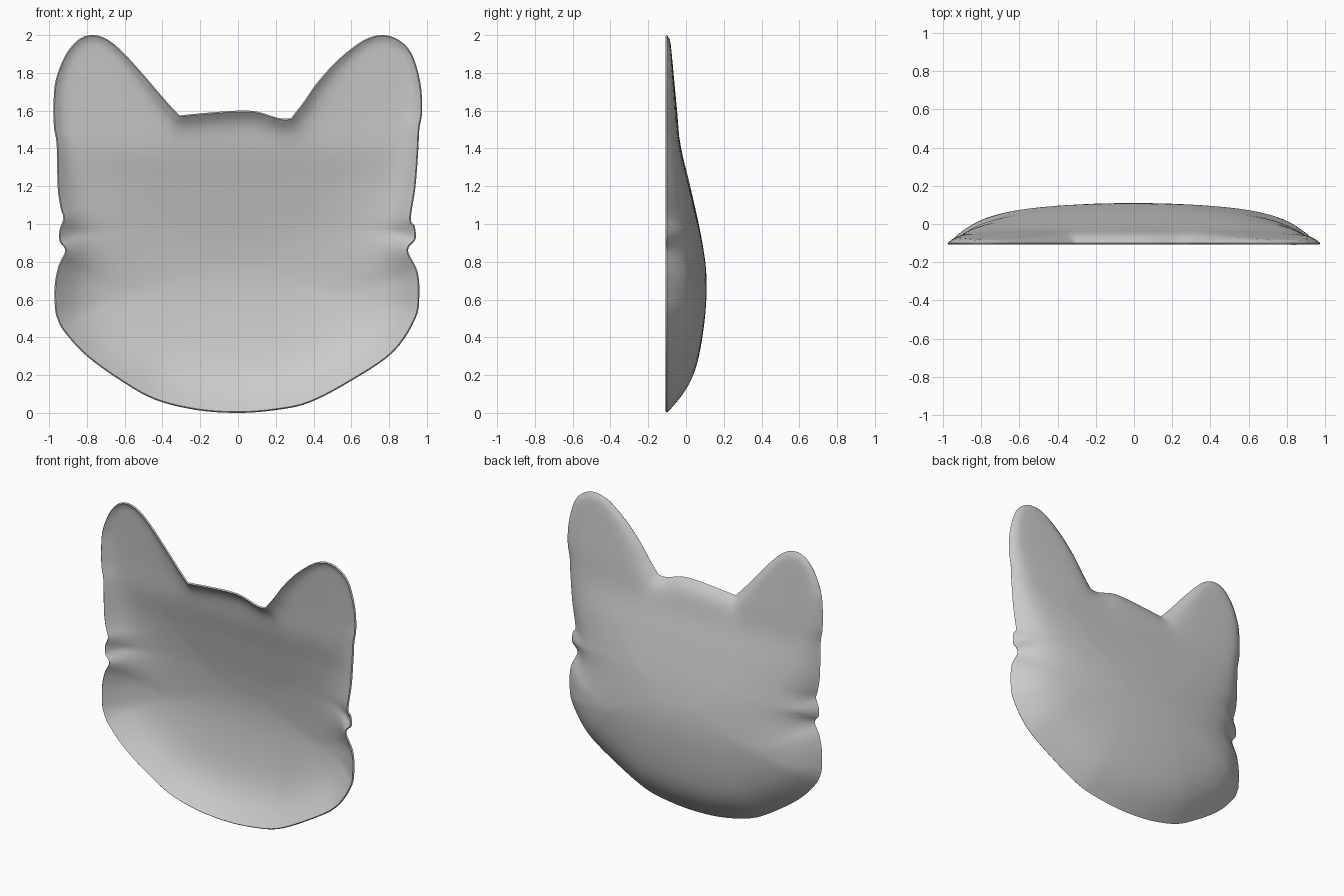
import bpy, bmesh
from mathutils import Vector, kdtree, geometry

if "Cube" in bpy.data.objects:
    bpy.data.objects.remove(bpy.data.objects["Cube"])

# Mask outline (x, z): left ear, left cheek, chin, right cheek, right ear, brow
OUTLINE = [(-.31, 1.575), (-.38, 1.65), (-.5, 1.79), (-.6, 1.9), (-.68, 1.97), (-.76, 2.0),
           (-.84, 1.98), (-.91, 1.9), (-.96, 1.78), (-.975, 1.68), (-.975, 1.52), (-.96, 1.42),
           (-.955, 1.2), (-.94, 1.09), (-.925, 1.03), (-.945, .97), (-.945, .91), (-.915, .86),
           (-.95, .78), (-.97, .68), (-.97, .57), (-.96, .51), (-.92, .43), (-.8, .3),
           (-.62, .17), (-.44, .07), (-.22, .015), (0, 0), (.2, .015), (.38, .055),
           (.6, .17), (.82, .32), (.94, .5), (.96, .63), (.95, .75), (.9, .86), (.94, .92),
           (.935, .99), (.915, 1.03), (.94, 1.2), (.955, 1.4), (.96, 1.5), (.975, 1.6),
           (.965, 1.75), (.92, 1.9), (.85, 1.975), (.76, 2.0), (.66, 1.97), (.53, 1.87),
           (.42, 1.75), (.35, 1.65), (.28, 1.56), (.22, 1.56), (.1, 1.595), (0, 1.6), (-.15, 1.59)]
CORNERS = {0, 51}  # ear notches stay sharp
# Bulge depth by height (z, depth)
BULGE = [(0, .19), (.3, .205), (.65, .22), (.9, .193), (1.2, .128), (1.4, .08), (1.6, .06), (2.0, .02)]
RIM_Y = -.1


def spline(pts, steps):
    """Closed Catmull-Rom curve with optional sharp corners."""
    n, out = len(pts), []
    P = [Vector(p) for p in pts]
    for i in range(n):
        b, c = P[i], P[(i + 1) % n]
        a = b if i in CORNERS else P[i - 1]
        d = c if (i + 1) % n in CORNERS else P[(i + 2) % n]
        for k in range(steps):
            t = k / steps
            out.append(.5 * (2 * b + (c - a) * t + (2 * a - 5 * b + 4 * c - d) * t * t
                             + (3 * b - a - 3 * c + d) * t ** 3))
    return out


def bulge(z):
    z = min(max(z, 0), 2)
    n = len(BULGE)
    for i in range(n - 1):
        (z0, a), (z1, b) = BULGE[i], BULGE[i + 1]
        if z <= z1:
            def slope(j):
                l, r = BULGE[max(j - 1, 0)], BULGE[min(j + 1, n - 1)]
                return (r[1] - l[1]) / (r[0] - l[0])
            h = z1 - z0
            t = (z - z0) / h
            return ((2 * t**3 - 3 * t**2 + 1) * a + (t**3 - 2 * t**2 + t) * h * slope(i)
                    + (3 * t**2 - 2 * t**3) * b + (t**3 - t**2) * h * slope(i + 1))


# Fill the outline with an even grid of points
rim = spline(OUTLINE, 5)
dense = spline(OUTLINE, 30)
tree = kdtree.KDTree(len(dense))
for i, p in enumerate(dense):
    tree.insert((p.x, p.y, 0), i)
tree.balance()


def edge_distance(p):
    return tree.find((p.x, p.y, 0))[2]


S = .025
grid = [Vector((i * S, j * S)) for i in range(-40, 41) for j in range(0, 82)]
grid = [p for p in grid if edge_distance(p) > .012]
verts, _, faces, *_ = geometry.delaunay_2d_cdt(
    rim + grid, [], [list(range(len(rim)))], 1, 1e-5)


# Dish: central bulge blended down to the flat rim
def dish(p):
    a = bulge(p.y) * (1 - .3 * p.x ** 2)
    b = .9 * edge_distance(p) + 1e-5
    return RIM_Y + (a ** -2.2 + b ** -2.2) ** (-1 / 2.2)


bm = bmesh.new()
bv = [bm.verts.new((p.x, dish(p), p.y)) for p in verts]
for f in faces:
    bm.faces.new([bv[i] for i in f])
bmesh.ops.delete(bm, geom=[v for v in bm.verts if not v.link_faces], context='VERTS')
bm.normal_update()
flip = [f for f in bm.faces if f.normal.y < 0]
bmesh.ops.reverse_faces(bm, faces=flip)
mesh = bpy.data.meshes.new("mask_shell")
bm.to_mesh(mesh)
bm.free()
mask = bpy.data.objects.new("mask_shell", mesh)
bpy.context.collection.objects.link(mask)

# Thin wall, growing inward
wall = mask.modifiers.new("wall", 'SOLIDIFY')
wall.thickness = .01
wall.offset = -1

bpy.context.view_layer.objects.active = mask
mask.select_set(True)
bpy.ops.object.modifier_apply(modifier="wall")
bpy.ops.object.shade_smooth_by_angle(angle=.7)
